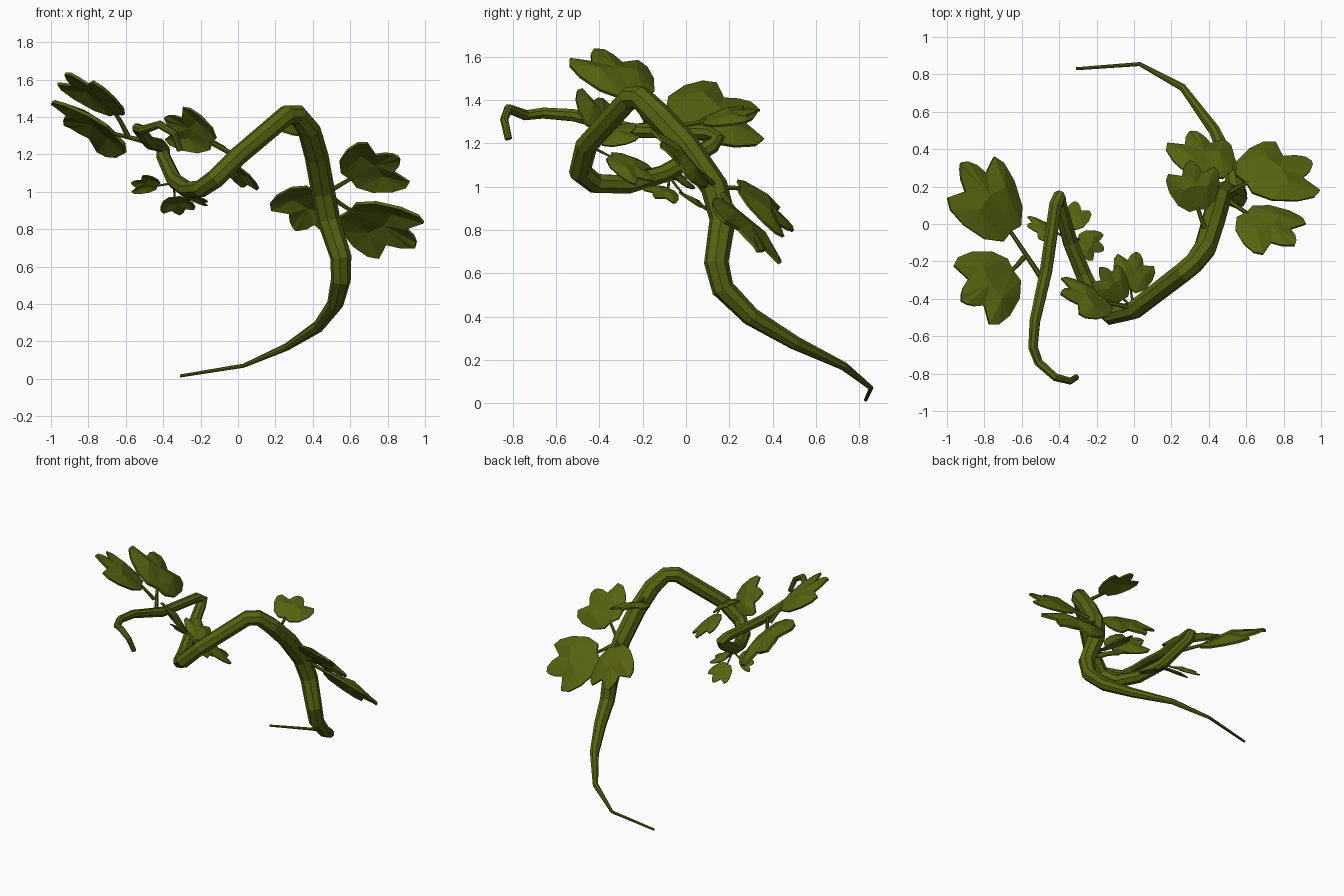
import bpy
import bmesh
from mathutils import Vector

cube = bpy.data.objects.get("Cube")
if cube:
    bpy.data.objects.remove(cube, do_unlink=True)

olive = bpy.data.materials.new("olive_green")
olive.use_nodes = True
olive.diffuse_color = (0.095, 0.125, 0.005, 1)
olive.node_tree.nodes["Principled BSDF"].inputs["Base Color"].default_value = olive.diffuse_color


def tube(name, points, sides_res=2):
    """Tapered faceted tube; each point is x, y, z, radius."""
    curve = bpy.data.curves.new(name, "CURVE")
    curve.dimensions = "3D"
    curve.bevel_depth = 1
    curve.bevel_resolution = sides_res
    curve.use_fill_caps = True
    spline = curve.splines.new("POLY")
    spline.points.add(len(points) - 1)
    for p, (x, y, z, r) in zip(spline.points, points):
        p.co = (x, y, z, 1)
        p.radius = r
    spline.use_smooth = False
    curve.materials.append(olive)
    obj = bpy.data.objects.new(name, curve)
    bpy.context.collection.objects.link(obj)
    bpy.ops.object.select_all(action="DESELECT")
    obj.select_set(True)
    bpy.context.view_layer.objects.active = obj
    bpy.ops.object.convert(target="MESH")


# Half outline of a three-lobed leaf: along the midrib, across
HALF = [(-0.03, 0.35), (0.13, 0.75), (0.42, 1.02), (0.66, 1.08), (0.79, 0.95),
        (0.71, 0.42), (0.86, 0.31), (0.96, 0.15)]


def leaf(name, base, tip, side, root):
    """Leaf blade spanned by a midrib and a half-width vector, plus its stalk."""
    base, tip, side = Vector(base), Vector(tip), Vector(side)
    along = tip - base
    normal = along.cross(side).normalized()
    if normal.z < 0:
        normal = -normal
    lift = along.length * 0.07
    bm = bmesh.new()

    def vert(u, v, h):
        return bm.verts.new(base + along * u + side * v + normal * lift * h)

    start, heart, end = vert(0, 0, 0), vert(0.5, 0, 0.9), vert(1, 0, -0.4)
    for s in (-1, 1):
        lobe = vert(0.45, 0.5 * s, 1)
        rim = [start] + [vert(u, v * s, -0.5 * v) for u, v in HALF] + [end]
        for a, b in zip(rim[:7], rim[1:7]):
            bm.faces.new((a, b, lobe))
        for a, b in zip(rim[6:], rim[7:]):
            bm.faces.new((a, b, heart))
        bm.faces.new((rim[6], heart, lobe))
        bm.faces.new((start, lobe, heart))
    bmesh.ops.recalc_face_normals(bm, faces=bm.faces)
    mesh = bpy.data.meshes.new(name)
    bm.to_mesh(mesh)
    bm.free()
    mesh.materials.append(olive)
    obj = bpy.data.objects.new(name, mesh)
    bpy.context.collection.objects.link(obj)
    solid = obj.modifiers.new("thickness", "SOLIDIFY")
    solid.thickness = along.length * 0.04
    solid.offset = 0
    r = 0.015 if along.length > 0.25 else 0.008
    tube(name + "_stalk", [(*root, r), (*base.lerp(Vector(root), 0.4), r * 0.8),
                           (*(base + along * 0.05), r * 0.7)], 1)


# Main twisting vine, from the trailing end to the curled tip
tube("vine", [
    (-0.31, 0.83, 0.015, 0.008), (0.03, 0.855, 0.07, 0.011), (0.26, 0.73, 0.17, 0.02),
    (0.43, 0.5, 0.28, 0.033), (0.52, 0.3, 0.4, 0.044), (0.55, 0.17, 0.53, 0.053),
    (0.55, 0.14, 0.65, 0.057), (0.485, 0.17, 0.85, 0.062), (0.455, 0.13, 1.0, 0.064),
    (0.42, 0, 1.19, 0.064), (0.38, -0.13, 1.33, 0.062), (0.32, -0.21, 1.41, 0.056),
    (0.26, -0.26, 1.41, 0.055), (0, -0.46, 1.19, 0.052), (-0.12, -0.49, 1.07, 0.052),
    (-0.2, -0.42, 1.015, 0.048), (-0.27, -0.27, 1.01, 0.045), (-0.34, -0.1, 1.06, 0.042),
    (-0.4, 0.12, 1.19, 0.038), (-0.4, 0.145, 1.225, 0.036), (-0.42, 0.1, 1.25, 0.036),
    (-0.47, -0.25, 1.26, 0.035), (-0.53, -0.52, 1.33, 0.03), (-0.54, -0.66, 1.34, 0.027),
    (-0.51, -0.74, 1.33, 0.025), (-0.42, -0.82, 1.36, 0.022), (-0.34, -0.84, 1.31, 0.019),
    (-0.31, -0.82, 1.22, 0.017)])

# Large leaves at the far end
leaf("end_leaf_back", (-0.66, -0.04, 1.31), (-0.92, 0.33, 1.37), (0.13, 0.115, -0.135),
     (-0.5, -0.28, 1.27))
leaf("end_leaf_front", (-0.65, -0.25, 1.42), (-0.92, -0.41, 1.64), (0.1, -0.165, 0.005),
     (-0.59, -0.18, 1.3))

# Large leaves on the main rise
node = (0.47, 0.15, 0.99)
leaf("side_leaf_low", (0.6, 0.22, 0.9), (0.95, 0.34, 0.71), (0.125, -0.135, 0.1), node)
leaf("side_leaf_high", (0.6, 0.06, 1.07), (0.86, -0.11, 1.19), (0.12, 0.085, -0.11), node)
leaf("side_leaf_inner", (0.42, 0.25, 1.0), (0.31, 0.5, 0.8), (0.16, 0.01, -0.07), node)
leaf("upper_leaf", (0.34, 0.08, 1.3), (0.3, 0.34, 1.36), (0.13, 0.02, -0.03), (0.4, -0.08, 1.27))

# Medium and small leaves near the lower loop
twig = (0, -0.45, 1.19)
leaf("loop_leaf_medium", (-0.14, -0.42, 1.26), (-0.39, -0.37, 1.4), (-0.05, 0.1, -0.09), twig)
leaf("loop_leaf_upper", (-0.06, -0.4, 1.21), (-0.18, -0.23, 1.29), (0.07, 0.05, -0.04), twig)
leaf("loop_leaf_lower", (-0.02, -0.35, 1.14), (0.02, -0.15, 1.03), (0.1, -0.035, -0.04), twig)
spur = (-0.34, -0.08, 1.05)
leaf("spur_leaf_back", (-0.34, -0.02, 0.97), (-0.31, 0.12, 0.88), (0.085, -0.02, 0.01), spur)
leaf("spur_leaf_right", (-0.3, -0.08, 0.99), (-0.16, -0.14, 0.95), (0.03, 0.07, -0.03), spur)
leaf("spur_leaf_left", (-0.43, -0.04, 1.03), (-0.57, -0.01, 1.05), (0.03, -0.06, 0.045), spur)
